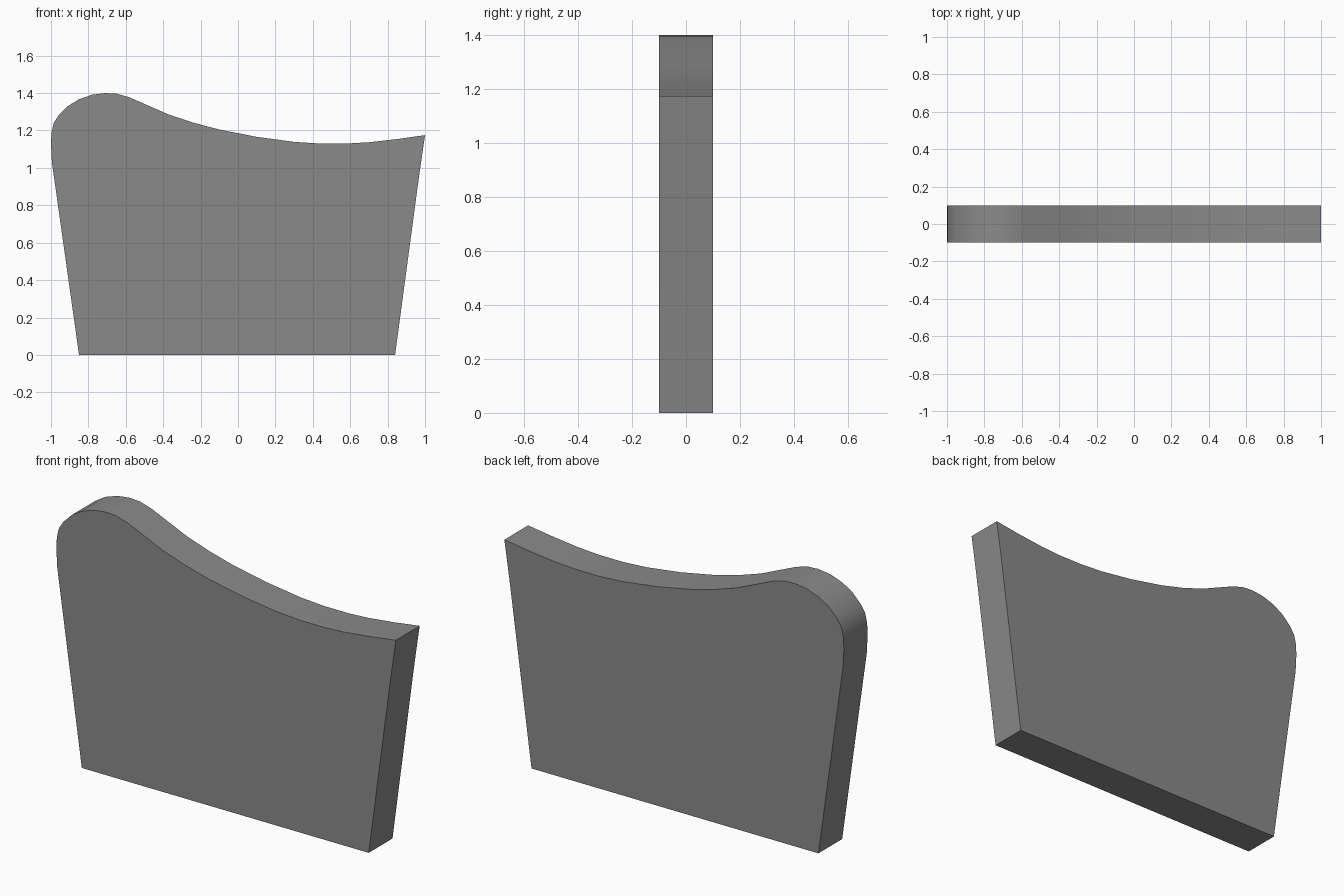
import bpy, bmesh, math

if "Cube" in bpy.data.objects:
    bpy.data.objects.remove(bpy.data.objects["Cube"])

# Panel outline in the front plane (x, z), counter-clockwise
outline = [(-0.85, 0), (0.84, 0), (0.97, 0.97), (1.0, 1.175),
           # sagging top edge
           (0.85, 1.154), (0.70, 1.137), (0.58, 1.13), (0.44, 1.13), (0.30, 1.139),
           (0.10, 1.166), (-0.10, 1.205), (-0.24, 1.242), (-0.37, 1.285), (-0.58, 1.377),
           # rounded shoulder
           (-0.65, 1.397), (-0.71, 1.40), (-0.78, 1.391), (-0.85, 1.367), (-0.91, 1.33),
           (-0.96, 1.28), (-0.985, 1.24), (-0.997, 1.19), (-1.0, 1.13), (-0.995, 1.03)]
half_depth = 0.1

# Extrude the outline through the panel's thickness
bm = bmesh.new()
face = bm.faces.new([bm.verts.new((x, -half_depth, z)) for x, z in outline])
ext = bmesh.ops.extrude_face_region(bm, geom=[face], use_keep_orig=True)
moved = [v for v in ext["geom"] if isinstance(v, bmesh.types.BMVert)]
bmesh.ops.translate(bm, verts=moved, vec=(0, 2 * half_depth, 0))
bmesh.ops.recalc_face_normals(bm, faces=bm.faces)
mesh = bpy.data.meshes.new("curved_panel")
bm.to_mesh(mesh)
bm.free()

# Dark grey finish
dark = bpy.data.materials.new("dark_grey")
dark.diffuse_color = (0.255, 0.255, 0.255, 1)
dark.use_nodes = True
dark.node_tree.nodes["Principled BSDF"].inputs["Base Color"].default_value = dark.diffuse_color
mesh.materials.append(dark)

panel = bpy.data.objects.new("curved_panel", mesh)
bpy.context.collection.objects.link(panel)
bpy.context.view_layer.objects.active = panel
panel.select_set(True)
bpy.ops.object.shade_smooth_by_angle(angle=math.radians(30))
